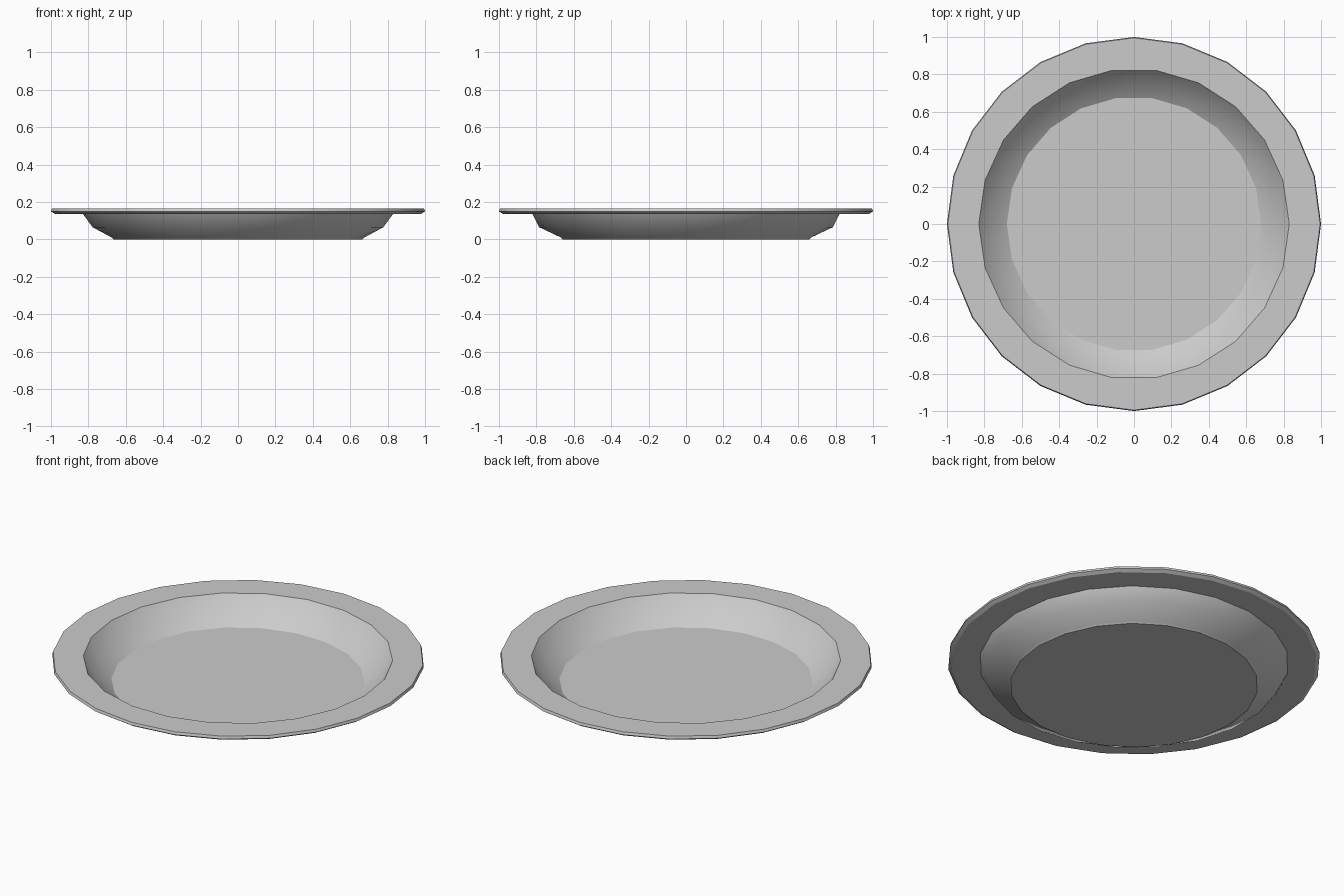
import bpy
import bmesh
from math import cos, sin, tau, radians

cube = bpy.data.objects.get("Cube")
if cube:
    bpy.data.objects.remove(cube, do_unlink=True)

grey = bpy.data.materials.new("plain grey")
grey.use_nodes = True
colour = (0.6, 0.6, 0.6, 1)
grey.diffuse_color = colour
grey.node_tree.nodes["Principled BSDF"].inputs["Base Color"].default_value = colour


def ring(bm, radius, z, sides, turn=0.0):
    """Loop of vertices; turn is a fraction of one side."""
    loop = []
    for i in range(sides):
        a = tau * (i + turn) / sides
        loop.append((a, bm.verts.new((radius * cos(a), radius * sin(a), z))))
    return loop


def zip_rings(bm, a, b):
    """Triangle band between two loops, stepping along the nearer one by angle."""
    i = j = 0

    def angle(loop, k):
        return loop[k % len(loop)][0] + tau * (k // len(loop))

    def vert(loop, k):
        return loop[k % len(loop)][1]

    while i < len(a) or j < len(b):
        step_a = j >= len(b) or (i < len(a) and angle(a, i + 1) <= angle(b, j + 1))
        if step_a:
            bm.faces.new((vert(a, i), vert(a, i + 1), vert(b, j)))
            i += 1
        else:
            bm.faces.new((vert(a, i), vert(b, j + 1), vert(b, j)))
            j += 1


# Plate profile from the foot, out around the rim, and in to the floor:
# radius, height, sides, turn
profile = [
    (0.665, 0.0, 22, 0),
    (0.675, 0.01, 22, 0),
    (0.785, 0.065, 22, 0.5),
    (0.83, 0.137, 22, 0),
    (0.98, 0.137, 24, 0),
    (1.0, 0.15, 24, 0),
    (0.995, 0.165, 24, 0),
    (0.83, 0.165, 22, 0),
    (0.775, 0.095, 22, 0.5),
    (0.68, 0.03, 22, 0),
]

bm = bmesh.new()
rings = [ring(bm, *p) for p in profile]
for lower, upper in zip(rings, rings[1:]):
    zip_rings(bm, lower, upper)

# Foot underside and eating surface
for cap in (rings[0], rings[-1]):
    bm.faces.new([v for _, v in cap])
bmesh.ops.recalc_face_normals(bm, faces=bm.faces)

mesh = bpy.data.meshes.new("plate")
bm.to_mesh(mesh)
bm.free()
mesh.materials.append(grey)
plate = bpy.data.objects.new("plate", mesh)
bpy.context.collection.objects.link(plate)

# Soft bowl wall with crisp rim and floor edges
bpy.context.view_layer.objects.active = plate
plate.select_set(True)
bpy.ops.object.shade_smooth_by_angle(angle=radians(30))
